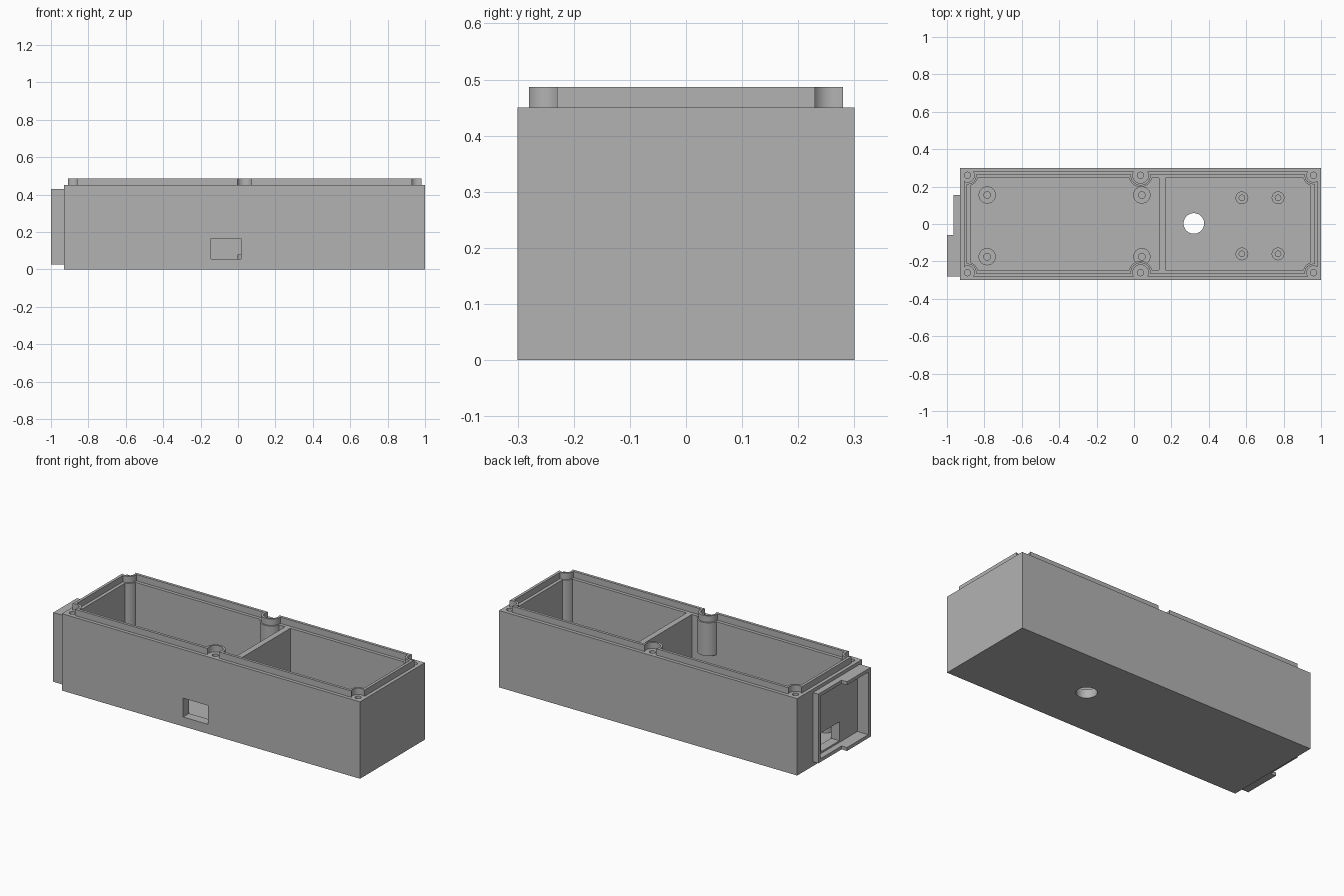
import bpy, bmesh, math
from mathutils import Vector, Matrix

if "Cube" in bpy.data.objects:
    bpy.data.objects.remove(bpy.data.objects["Cube"], do_unlink=True)

grey = bpy.data.materials.new("plain grey")
grey.use_nodes = True
grey.diffuse_color = (0.45, 0.45, 0.45, 1)
grey.node_tree.nodes["Principled BSDF"].inputs["Base Color"].default_value = grey.diffuse_color

# Main sizes
LEFT, RIGHT, HALF_Y = -0.93, 1.0, 0.3
FLOOR, TOP, LIP_TOP = 0.05, 0.45, 0.487
INSET = 0.04
MID_X = (LEFT + RIGHT) / 2


def prism(name, outline, z0, z1):
    """Extrude a counter-clockwise outline from z0 to z1."""
    bm = bmesh.new()
    face = bm.faces.new([bm.verts.new((x, y, z0)) for x, y in outline])
    ext = bmesh.ops.extrude_face_region(bm, geom=[face])
    verts = [v for v in ext["geom"] if isinstance(v, bmesh.types.BMVert)]
    bmesh.ops.translate(bm, verts=verts, vec=(0, 0, z1 - z0))
    bmesh.ops.recalc_face_normals(bm, faces=bm.faces)
    mesh = bpy.data.meshes.new(name)
    bm.to_mesh(mesh)
    bm.free()
    mesh.materials.append(grey)
    ob = bpy.data.objects.new(name, mesh)
    bpy.context.collection.objects.link(ob)
    return ob


def box(name, x0, x1, y0, y1, z0, z1):
    return prism(name, [(x0, y0), (x1, y0), (x1, y1), (x0, y1)], z0, z1)


def cylinder(name, x, y, r, z0, z1, sides=32):
    ring = [(x + r * math.cos(math.tau * i / sides), y + r * math.sin(math.tau * i / sides))
            for i in range(sides)]
    return prism(name, ring, z0, z1)


def cut(ob, *cutters):
    """Subtract the cutters from the object and discard them."""
    for cutter in cutters:
        cutter.hide_render = True
        mod = ob.modifiers.new("cut", "BOOLEAN")
        mod.operation = "DIFFERENCE"
        mod.solver = "EXACT"
        mod.object = cutter
        bpy.context.view_layer.objects.active = ob
        bpy.ops.object.modifier_apply(modifier=mod.name)
        bpy.data.objects.remove(cutter, do_unlink=True)
    return ob


# Screw positions, walked counter-clockwise: centre, quarter turns, is middle
sx0, sx1, sy = LEFT + INSET, RIGHT - INSET, HALF_Y - INSET
SCREWS = [((MID_X, -sy), 0, True), ((sx1, -sy), 0, False), ((sx1, sy), 1, False),
          ((MID_X, sy), 2, True), ((sx0, sy), 2, False), ((sx0, -sy), 3, False)]


def notched(offset, grow, middle=True):
    """Rectangle inset by offset, with round notches around the screws."""
    e = INSET - offset
    points = []
    for centre, turns, is_mid in SCREWS:
        if is_mid and not middle:
            continue
        r = (0.042 if is_mid else 0.036) + grow
        h = math.sqrt(r * r - e * e)
        start = math.atan2(-e, -h) % math.tau
        end = math.atan2(-e, h) if is_mid else math.atan2(h, e)
        turn = Matrix.Rotation(turns * math.pi / 2, 2)
        for i in range(17):
            a = start + (end - start) * i / 16
            p = Vector(centre) + turn @ Vector((r * math.cos(a), r * math.sin(a)))
            points.append((p.x, p.y))
    return points


# Case body: cavity, screw holes, floor hole and two ports
case_body = box("case_body", LEFT, RIGHT, -HALF_Y, HALF_Y, 0, TOP)
cut(case_body,
    prism("cavity_low", notched(0.055, 0.02, False), FLOOR, 0.256),
    prism("cavity_high", notched(0.055, 0.02), 0.255, 0.6),
    cylinder("floor_hole", 0.32, 0.003, 0.055, -0.1, 0.1, 48),
    box("front_port", -0.145, 0.015, -0.4, -0.2, 0.055, 0.165),
    box("side_port", -1.1, -0.8, -0.09, 0.08, 0.055, 0.165))
for (x, y), _, _ in SCREWS:
    cut(case_body, cylinder("screw_hole", x, y, 0.017, 0.3, 0.6, 24))

# Raised lip around the opening
rim_lip = prism("rim_lip", notched(0.02, 0), TOP - 0.002, LIP_TOP)
cut(rim_lip, prism("lip_inside", notched(0.036, 0.012), 0.4, 0.6))

# Divider wall
divider = box("divider_wall", 0.134, 0.168, -0.248, 0.248, FLOOR - 0.01, TOP)

# Board standoffs: big ones in one bay, small ones in the other
parts = [case_body, rim_lip, divider]
for label, xs, ys, r, hole in (("large", (-0.785, 0.042), (-0.175, 0.155), 0.046, 0.018),
                               ("small", (0.577, 0.77), (-0.16, 0.14), 0.034, 0.015)):
    for x in xs:
        for y in ys:
            post = cylinder(label + "_standoff", x, y, r, FLOOR - 0.01, 0.08)
            parts.append(cut(post, cylinder("bore", x, y, hole, FLOOR, 0.2, 24)))

# Stepped open frame on the end wall
wall = LEFT + 0.003
side_frame = prism("side_frame", [(wall, 0.155), (-0.965, 0.155), (-0.965, -0.06),
                                  (-1, -0.06), (-1, -0.28), (wall, -0.28)], 0.025, 0.43)
cut(side_frame, box("frame_inside", -1.1, -0.9, -0.257, 0.135, 0.045, 0.41))
parts.append(side_frame)

# Smooth the round walls, keep the edges crisp
bpy.ops.object.select_all(action="DESELECT")
for ob in parts:
    ob.select_set(True)
bpy.context.view_layer.objects.active = case_body
bpy.ops.object.shade_smooth_by_angle(angle=math.radians(30))
